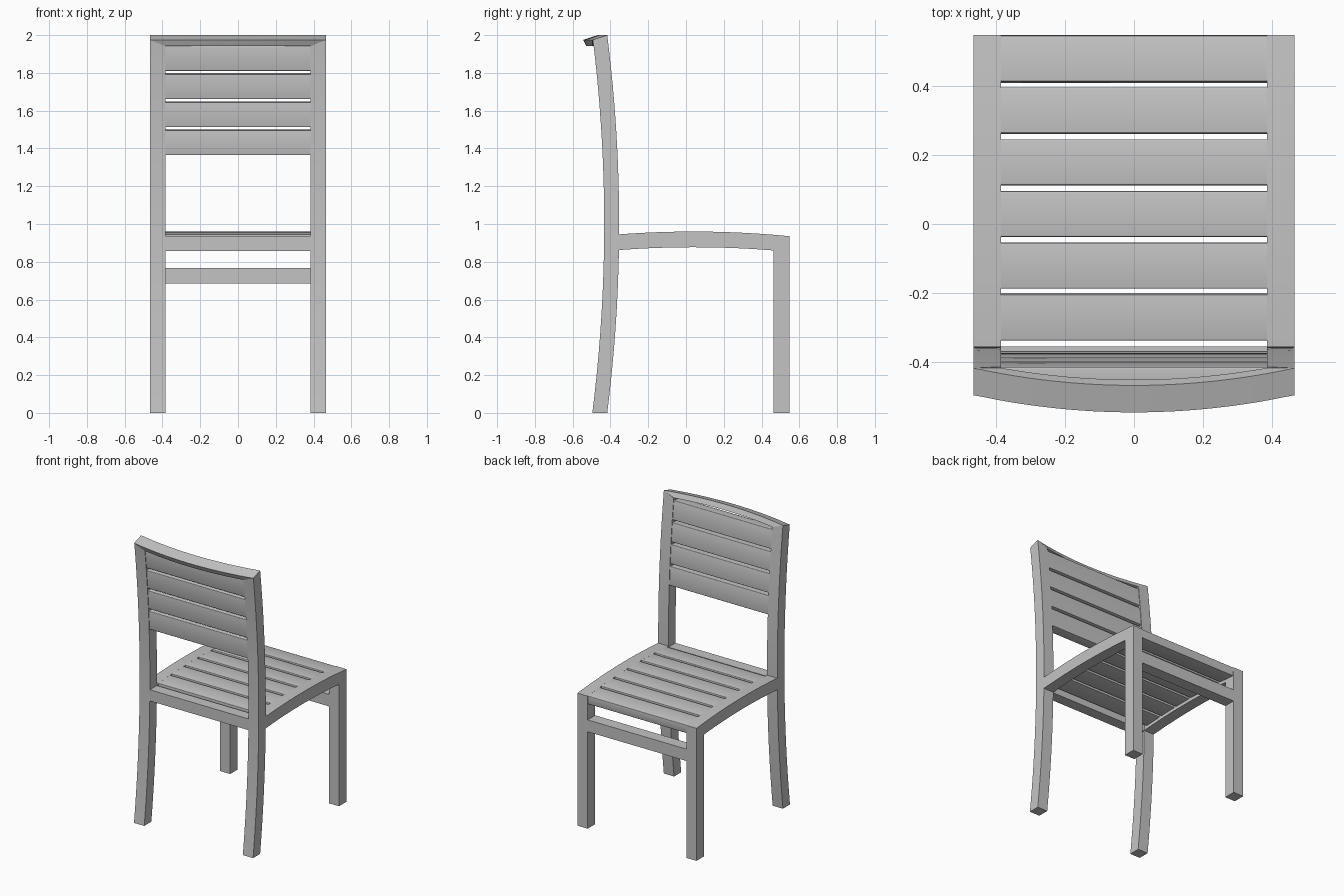
import bpy, bmesh, math

cube = bpy.data.objects.get("Cube")
if cube:
    bpy.data.objects.remove(cube, do_unlink=True)

# One painted grey finish
grey = bpy.data.materials.new("grey paint")
grey.use_nodes = True
colour = (0.55, 0.55, 0.55, 1)
grey.diffuse_color = colour
grey.node_tree.nodes["Principled BSDF"].inputs["Base Color"].default_value = colour

OUTER, INNER = 0.465, 0.385   # half widths outside and inside the frame
FRONT = 0.547                 # front plane of the legs
SLAT, PITCH, ROUND = 0.132, 0.15, 0.004
DROP = 0.033                  # depth of the crest rail


def loft(name, sections):
    """Join matching closed rings of points into a capped solid."""
    bm = bmesh.new()
    rings = [[bm.verts.new(p) for p in s] for s in sections]
    for a, b in zip(rings, rings[1:]):
        for i in range(len(a)):
            j = (i + 1) % len(a)
            bm.faces.new((a[i], a[j], b[j], b[i]))
    bm.faces.new(rings[0])
    bm.faces.new(rings[-1])
    bmesh.ops.recalc_face_normals(bm, faces=bm.faces[:])
    mesh = bpy.data.meshes.new(name)
    bm.to_mesh(mesh)
    bm.free()
    mesh.materials.append(grey)
    obj = bpy.data.objects.new(name, mesh)
    bpy.context.collection.objects.link(obj)
    bpy.ops.object.select_all(action='DESELECT')
    obj.select_set(True)
    bpy.context.view_layer.objects.active = obj
    bpy.ops.object.shade_smooth_by_angle(angle=math.radians(35))


def extrude(name, profile, x0, x1):
    """Extrude a side profile of (y, z) points across x."""
    loft(name, [[(x, y, z) for y, z in profile] for x in (x0, x1)])


def box_profile(y0, y1, z0, z1):
    return [(y0, z0), (y1, z0), (y1, z1), (y0, z1)]


def spread(a, b, n):
    return [a + (b - a) * i / n for i in range(n + 1)]


def back_face(z):
    """Front surface of the curved back posts."""
    return -0.354 - 0.063 * (z - 1) ** 2


def seat_top(y):
    """Crowned surface of the seat."""
    return 0.96 - 0.095 * (y - 0.04) ** 2


def post_section(x, top):
    """Outline of a back post, with its sloping top at the given height."""
    pts = [(x, back_face(z), z) for z in spread(0, top, 24)]
    return pts + [(x, back_face(z) - 0.079, z) for z in spread(top - 0.025, 0, 24)]


def slat_section(start, thick, surface):
    """Rounded slat outline as (position, surface value), square to the curve."""
    end = start + SLAT
    corners = [(start + ROUND, ROUND, 180), (end - ROUND, ROUND, 270),
               (end - ROUND, thick - ROUND, 0), (start + ROUND, thick - ROUND, 90)]
    middle = start + SLAT / 2
    slope = (surface(middle + 0.01) - surface(middle - 0.01)) / 0.02
    pts = []
    for u, v, first in corners:
        for t in spread(first, first + 90, 3):
            a = math.radians(t)
            along, depth = u + ROUND * math.cos(a), v + ROUND * math.sin(a)
            pts.append((along + slope * depth, surface(along) - depth))
    return pts


# Back posts, seat side rails and front legs on both sides
rail = [(y, seat_top(y)) for y in spread(-0.37, FRONT, 16)]
rail += [(y, seat_top(y) - 0.083) for y in spread(FRONT, -0.37, 16)]
front_leg = box_profile(0.463, FRONT, 0, 0.9)
for side, s in (("left", 1), ("right", -1)):
    loft("back_post_" + side, [post_section(s * INNER, 2 - DROP), post_section(s * OUTER, 2)])
    extrude("seat_rail_" + side, rail, s * INNER, s * OUTER)
    extrude("front_leg_" + side, front_leg, s * INNER, s * OUTER)

# Cross rails
extrude("back_rail", box_profile(-0.433, -0.355, 0.858, 0.937), -INNER, INNER)
extrude("front_stretcher", box_profile(0.463, FRONT, 0.684, 0.768), -INNER, INNER)

# Seat slats
for i in range(6):
    extrude(f"seat_slat_{i + 1}", slat_section(-0.337 + i * PITCH, 0.06, seat_top), -INNER, INNER)

# Backrest slats, set slightly behind the front of the posts
for i in range(4):
    section = slat_section(1.368 + i * PITCH, 0.07, back_face)
    extrude(f"back_slat_{i + 1}", [(y - 0.004, z) for z, y in section], -INNER, INNER)

# Bowed crest rail, mitred into the posts at both ends
sections = []
for x in [-OUTER] + spread(-INNER, INNER, 20) + [OUTER]:
    bow = -0.05 * (1 - (x / OUTER) ** 2)
    drop = 0.001 if abs(x) > INNER + 0.01 else DROP
    y0, y1 = bow - 0.495, bow - 0.417
    sections.append([(x, y0, 1.975), (x, y1, 2.0),
                     (x, y1 + drop / 2, 2.0 - drop), (x, y0 + drop / 2, 1.975 - drop)])
loft("crest_rail", sections)
